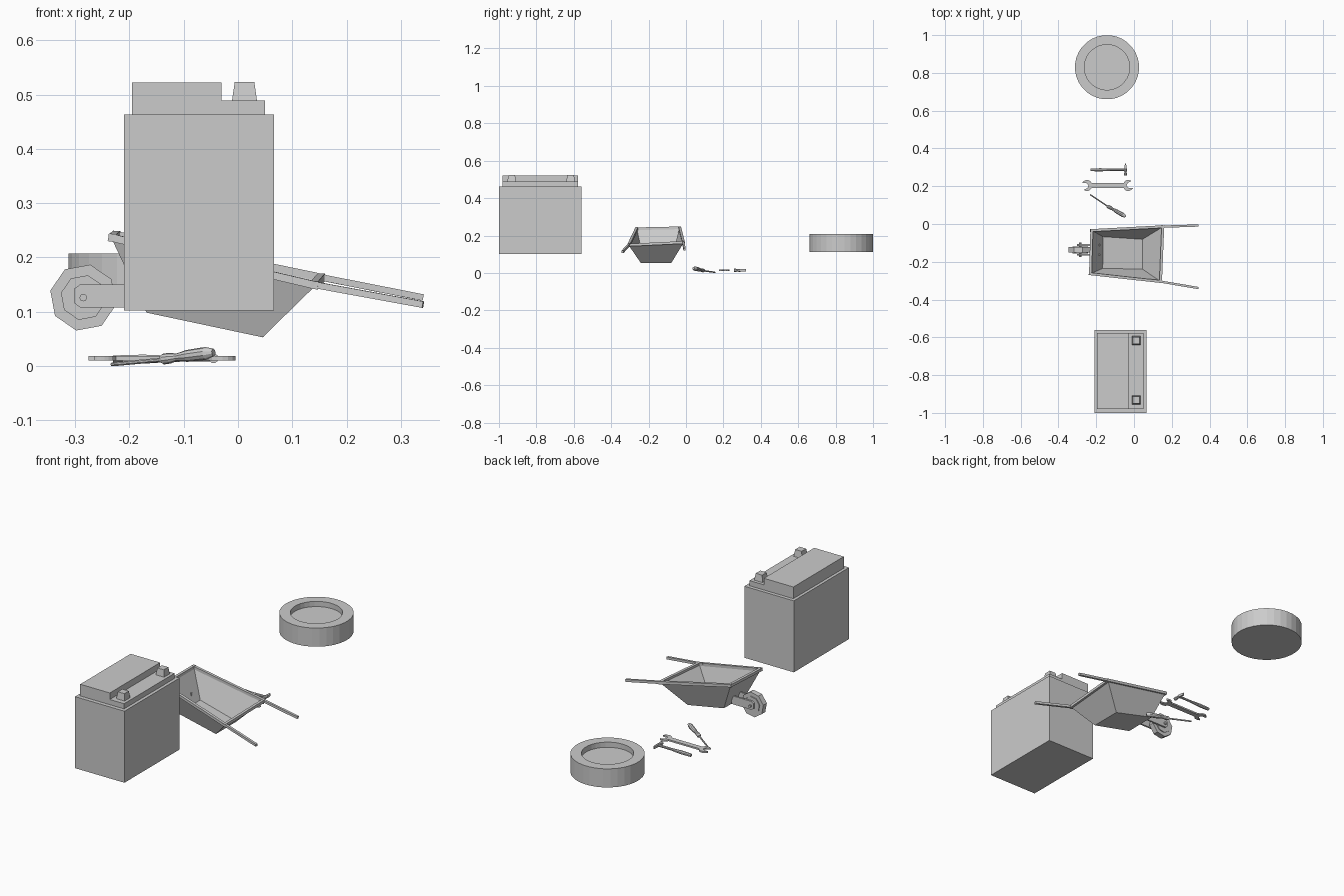
import bpy, bmesh
from math import radians, cos, sin, pi
from mathutils import Vector, Matrix

if "Cube" in bpy.data.objects:
    bpy.data.objects.remove(bpy.data.objects["Cube"])


def finish(name, bm):
    bmesh.ops.recalc_face_normals(bm, faces=bm.faces)
    me = bpy.data.meshes.new(name)
    bm.to_mesh(me)
    bm.free()
    ob = bpy.data.objects.new(name, me)
    bpy.context.collection.objects.link(ob)
    return ob


def box(name, x0, x1, y0, y1, z0, z1, taper=0):
    bm = bmesh.new()
    bmesh.ops.create_cube(bm, size=1)
    for v in bm.verts:
        top = v.co.z > 0
        t = taper if top else 0
        v.co = (x0 + t if v.co.x < 0 else x1 - t,
                y0 + t if v.co.y < 0 else y1 - t,
                z1 if top else z0)
    return finish(name, bm)


def frame(p, q):
    p, q = Vector(p), Vector(q)
    rot = (q - p).to_track_quat('Z', 'Y').to_matrix().to_4x4()
    return Matrix.Translation(p) @ rot, (q - p).length


def lathe(name, p, q, profile, seg):
    """Rings of (radius, fraction) swept along p -> q, ends capped."""
    m, length = frame(p, q)
    bm = bmesh.new()
    rings = [[bm.verts.new(m @ Vector((r * cos(2 * pi * (i + .5) / seg),
                                       r * sin(2 * pi * (i + .5) / seg), t * length)))
              for i in range(seg)] for r, t in profile]
    for a, b in zip(rings, rings[1:]):
        for i in range(seg):
            j = (i + 1) % seg
            bm.faces.new((a[i], a[j], b[j], b[i]))
    bm.faces.new(rings[0])
    bm.faces.new(rings[-1])
    return finish(name, bm)


def bar(name, p, q, w=.016):
    return lathe(name, p, q, [(w * .7071, 0), (w * .7071, 1)], 4)


def plate(name, pts, thick, matrix):
    bm = bmesh.new()
    f = bm.faces.new([bm.verts.new((x, y, -thick / 2)) for x, y in pts])
    ext = bmesh.ops.extrude_face_region(bm, geom=[f])
    bmesh.ops.translate(bm, vec=(0, 0, thick),
                        verts=[v for v in ext['geom'] if isinstance(v, bmesh.types.BMVert)])
    bm.transform(matrix)
    return finish(name, bm)


# Battery with stepped lid and two terminals
box("battery_case", -.21, .066, -1, -.56, .102, .463)
box("battery_lid", -.195, .05, -.98, -.578, .463, .489)
box("battery_cover", -.195, -.03, -.98, -.578, .489, .522)
for i, y in enumerate((-.617, -.932)):
    box(f"battery_terminal_{i}", -.011, .035, y - .023, y + .023, .489, .523, .005)

# Tyre: closed underneath, shallow recess on top
lathe("tyre", (-.143, .83, .113), (-.143, .83, .207),
      [(.17, 0), (.17, 1), (.12, 1), (.12, .72)], 32)

# Wheelbarrow tub
rim = [Vector(p) for p in ((-.224, -.034, .241), (.153, -.014, .163),
                           (.141, -.305, .149), (-.231, -.264, .236))]
floor = [Vector(p) for p in ((-.165, -.066, .1), (.045, -.08, .055),
                             (.045, -.24, .055), (-.167, -.236, .1))]
bm = bmesh.new()
R = [bm.verts.new(p) for p in rim]
F = [bm.verts.new(p) for p in floor]
bm.faces.new(F)
for i in range(4):
    j = (i + 1) % 4
    bm.faces.new((R[i], R[j], F[j], F[i]))
tub = finish("barrow_tub", bm)
mod = tub.modifiers.new("wall", 'SOLIDIFY')
mod.thickness = .005
mod.offset = 0

# Rolled rim and handles
for i in range(4):
    a, b = rim[i], rim[(i + 1) % 4]
    d = (b - a).normalized() * .007
    bar(f"barrow_rim_{i}", a - d, b + d, .014)
bar("barrow_handle_back", rim[1] - Vector((.03, .001, -.006)), (.341, -.008, .126), .012)
bar("barrow_handle_front", rim[2] - Vector((.03, -.005, -.006)), (.341, -.339, .113), .012)

# Octagonal wheel, hub discs, axle and fork
wx, wy, wz = -.285, -.137, .126


def disc(name, r, half, seg, turn):
    pts = [(r * cos(turn + 2 * pi * i / seg), r * sin(turn + 2 * pi * i / seg))
           for i in range(seg)]
    m = Matrix.Translation((wx, wy, wz)) @ Matrix.Rotation(radians(90), 4, 'X')
    return plate(name, pts, half * 2, m)


disc("barrow_tyre", .062, .014, 8, radians(33))
disc("barrow_wheel_hub", .042, .018, 8, radians(33))
disc("barrow_axle", .007, .038, 8, 0)
arm = [(.105, -.021), (.105, .021), (-.006, .021), (-.017, .013), (-.017, -.013), (-.006, -.021)]
for i, s in enumerate((-1, 1)):
    plate(f"barrow_fork_{i}", arm, .009,
          Matrix.Translation((wx, wy + s * .026, wz + .003)) @ Matrix.Rotation(radians(90), 4, 'X'))

# Open-ended wrench: one jaw outline, repeated by half turn
half = [(.085, -.013)]
cx, r, tilt = .109, .029, radians(15)
for k in range(6):
    a = radians(-125) + k * (radians(85) + tilt) / 5
    half.append((cx + r * cos(a), r * sin(a)))
for u, v in ((.0, -.013), (-.008, 0), (.0, .013)):
    half.append((cx + u * cos(tilt) - v * sin(tilt), u * sin(tilt) + v * cos(tilt)))
for k in range(6):
    a = radians(40) + tilt + k * (radians(85) - tilt) / 5
    half.append((cx + r * cos(a), r * sin(a)))
half.append((.085, .013))
plate("wrench", half + [(-x, -y) for x, y in half], .008,
      Matrix.Translation((-.14, .204, .014)))

# Hammer
lathe("hammer_handle", (-.23, .287, .012), (-.045, .287, .014),
      [(.008, 0), (.009, .3), (.006, .6), (.006, 1)], 8)
lathe("hammer_head", (-.045, .256, .014), (-.045, .295, .014),
      [(.009, 0), (.009, .3), (.006, .45), (.008, .6), (.008, 1)], 8)
claw = [(-.007, .29), (.007, .29), (.003, .32), (-.003, .32)]
plate("hammer_claw", claw, .012, Matrix.Translation((-.045, 0, .014)))

# Screwdriver
lathe("screwdriver_shaft", (-.233, .156, .003), (-.135, .091, .012),
      [(.003, 0), (.004, .12), (.004, 1)], 8)
lathe("screwdriver_handle", (-.143, .096, .012), (-.045, .04, .025),
      [(.006, 0), (.01, .06), (.01, .18), (.007, .3), (.011, .5), (.012, .85), (.007, 1)], 10)
